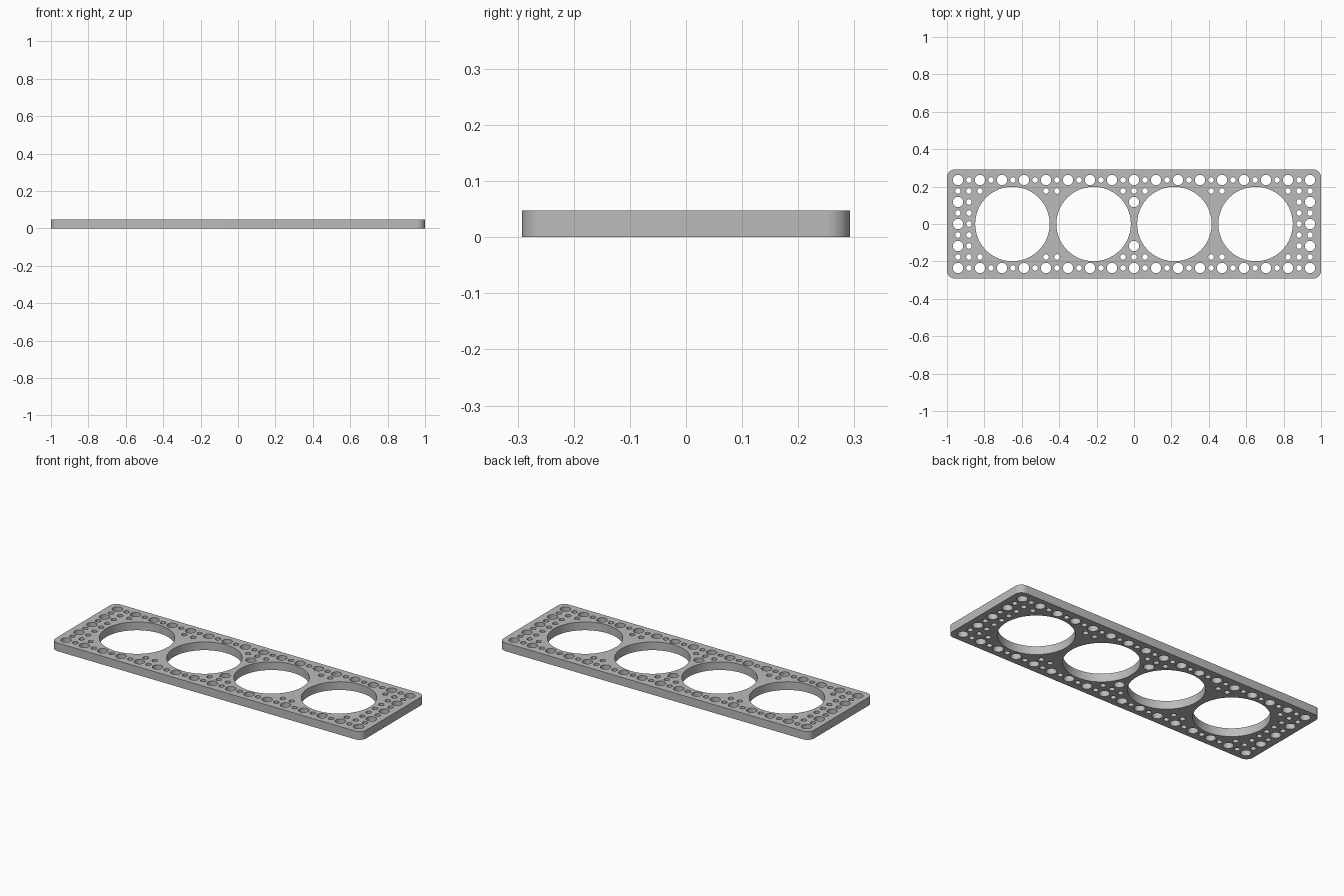
import bpy
import bmesh
from math import cos, sin, pi, hypot, radians

if "Cube" in bpy.data.objects:
    bpy.data.objects.remove(bpy.data.objects["Cube"], do_unlink=True)

HALF_X, HALF_Y, THICK, CORNER = 1.0, 0.292, 0.048, 0.042
PITCH = 2 / 17
BORE_X = (-0.65, -0.216, 0.216, 0.65)
BORE_R, PEG_R, PIN_R = 0.199, 0.028, 0.015


def loop(bm, points):
    verts = [bm.verts.new((x, y, 0)) for x, y in points]
    for a, b in zip(verts, verts[1:] + verts[:1]):
        bm.edges.new((a, b))


def circle(bm, x, y, r, n):
    loop(bm, [(x + r * cos(2 * pi * k / n), y + r * sin(2 * pi * k / n))
              for k in range(n)])


bm = bmesh.new()

# Rounded outline
outline = []
for q, (sx, sy) in enumerate(((1, 1), (-1, 1), (-1, -1), (1, -1))):
    for k in range(13):
        a = (q + k / 12) * pi / 2
        outline.append((sx * (HALF_X - CORNER) + CORNER * cos(a),
                        sy * (HALF_Y - CORNER) + CORNER * sin(a)))
loop(bm, outline)

# Four large bores
for x in BORE_X:
    circle(bm, x, 0, BORE_R, 96)

# Half-pitch grid of holes: wide on whole steps, narrow between,
# left out where they would crowd a bore
for i in range(-16, 17):
    for j in range(-4, 5):
        x, y = i * PITCH / 2, j * PITCH / 2
        clear = min(hypot(x - bx, y) for bx in BORE_X) > 0.23
        if abs(j) == 4 or clear:
            wide = i % 2 == 0 and j % 2 == 0
            circle(bm, x, y, PEG_R if wide else PIN_R, 32 if wide else 24)

# Fill the sheet and raise it to a plate
bmesh.ops.triangle_fill(bm, edges=bm.edges[:], use_beauty=True, normal=(0, 0, 1))
raised = bmesh.ops.extrude_face_region(bm, geom=bm.faces[:], use_keep_orig=True)
top = [v for v in raised["geom"] if isinstance(v, bmesh.types.BMVert)]
bmesh.ops.translate(bm, verts=top, vec=(0, 0, THICK))
bmesh.ops.recalc_face_normals(bm, faces=bm.faces[:])

mesh = bpy.data.meshes.new("perforated_plate")
bm.to_mesh(mesh)
bm.free()
plate = bpy.data.objects.new("perforated_plate", mesh)
bpy.context.collection.objects.link(plate)

# Plain grey material
grey = bpy.data.materials.new("plain grey")
grey.use_nodes = True
colour = (0.5, 0.5, 0.5, 1)
grey.diffuse_color = colour
grey.node_tree.nodes["Principled BSDF"].inputs["Base Color"].default_value = colour
mesh.materials.append(grey)

bpy.context.view_layer.objects.active = plate
plate.select_set(True)
bpy.ops.object.shade_smooth_by_angle(angle=radians(30))
